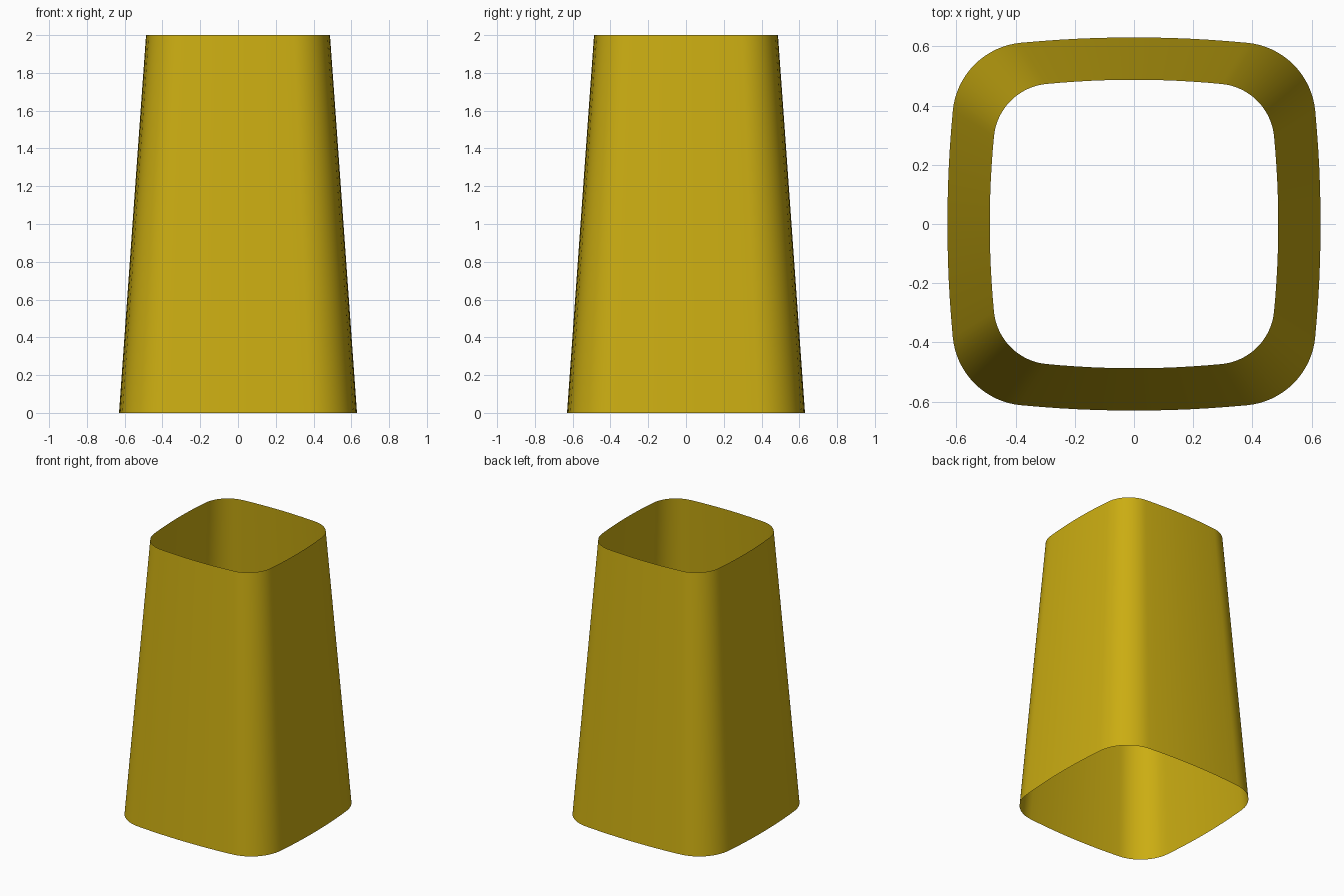
import bpy, bmesh
from math import sin, cos, radians, sqrt

if "Cube" in bpy.data.objects:
    bpy.data.objects.remove(bpy.data.objects["Cube"])

HEIGHT, TOP_SCALE = 2.0, 0.773
SIDE_MID, SIDE_R = 0.63, 4.0        # bowed side: reach and radius
CORNER_R, CORNER_C = 0.255, 0.358   # corner arc: radius and centre


def quarter():
    """One bowed side (facing +x) followed by the corner at +x +y."""
    pts = []
    end = 0.38
    for i in range(12):
        y = -end + 2 * end * i / 12
        pts.append((SIDE_MID - SIDE_R + sqrt(SIDE_R ** 2 - y * y), y))
    for i in range(16):
        a = radians(5.4 + 79.2 * i / 16)
        pts.append((CORNER_C + CORNER_R * cos(a), CORNER_C + CORNER_R * sin(a)))
    return pts


# Full cross-section: the quarter turned four times
section = []
for k in range(4):
    c, s = round(cos(radians(90 * k))), round(sin(radians(90 * k)))
    section += [(c * x - s * y, s * x + c * y) for x, y in quarter()]

# Open tapered sleeve, a single skin
bm = bmesh.new()
rings = []
for z, f in ((0, 1), (HEIGHT, TOP_SCALE)):
    rings.append([bm.verts.new((x * f, y * f, z)) for x, y in section])
n = len(section)
for i in range(n):
    j = (i + 1) % n
    bm.faces.new((rings[0][i], rings[0][j], rings[1][j], rings[1][i])).smooth = True
mesh = bpy.data.meshes.new("tapered_sleeve")
bm.to_mesh(mesh)
bm.free()

sleeve = bpy.data.objects.new("tapered_sleeve", mesh)
bpy.context.collection.objects.link(sleeve)

mat = bpy.data.materials.new("mustard_yellow")
mat.diffuse_color = (0.6, 0.42, 0.006, 1)
mat.use_nodes = True
mat.node_tree.nodes["Principled BSDF"].inputs["Base Color"].default_value = mat.diffuse_color
mesh.materials.append(mat)
